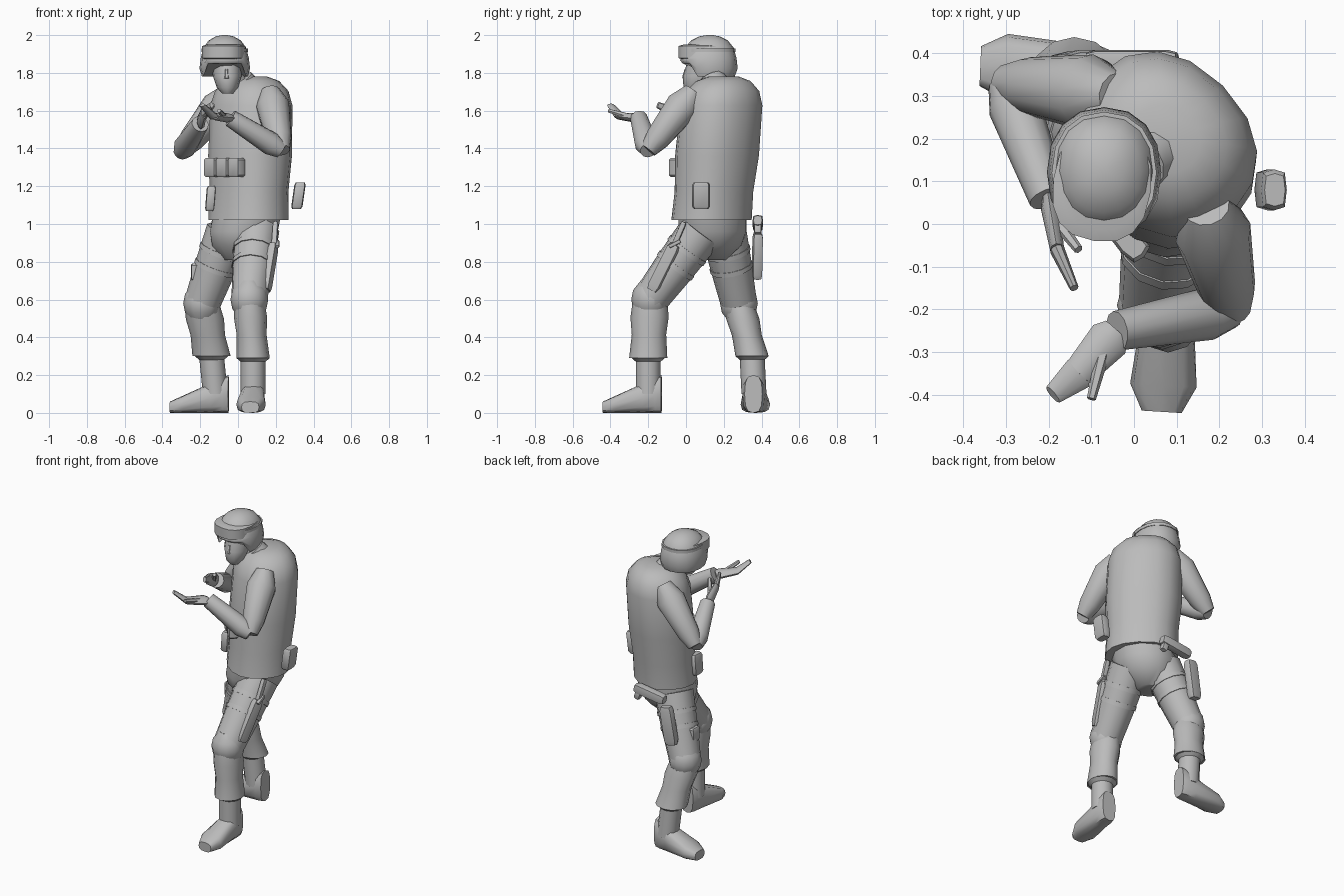
import bpy
import bmesh
from math import sin, cos, pi, radians
from mathutils import Vector

default_cube = bpy.data.objects.get("Cube")
if default_cube:
    bpy.data.objects.remove(default_cube, do_unlink=True)

# One plain grey covers everything
grey = bpy.data.materials.new("plain_grey")
grey.use_nodes = True
grey.diffuse_color = (.5, .5, .5, 1)
grey.node_tree.nodes["Principled BSDF"].inputs["Base Color"].default_value = grey.diffuse_color

UP = Vector((0, 0, 1))
TWIST = radians(-45)                      # chest turns towards the right arm
FORWARD = Vector((sin(TWIST), -cos(TWIST), 0))
ACROSS = Vector((cos(TWIST), sin(TWIST), 0))

# Shared outlines: (share of the length, share of the full radius)
BAND = ((0, 1), (1, 1))
BLOCK = ((0, .8), (.1, 1), (.9, 1), (1, .8))
TAPER = ((0, 1), (.5, .92), (1, .8))
DOME = ((0, .5), (.25, .9), (.5, 1), (.75, .9), (1, .5))
UPPER_ARM = ((0, .6), (.25, 1), (.8, .75), (1, .5))
FOREARM = ((0, .7), (.2, 1), (1, .75))
SHIN = ((0, .9), (.3, 1), (.6, .9), (1, 1))
BOOT = ((0, .6), (.1, .75), (.3, .8), (.8, 1), (1, .6))
FINGERS = ((0, 1), (1, .6))


def boxier(value, power):
    """Push a sine or cosine outwards, squaring off an ellipse."""
    return abs(value) ** power * (1 if value >= 0 else -1)


def part(name, start, end, radius, flat=1, outline=TAPER, axis=None,
         yaw=0, sides=12, power=1, grounded=False):
    """Skin rings along a line; flat is the ring's second radius over its first."""
    start, end = Vector(start), Vector(end)
    axis = (axis or end - start).normalized()
    if abs(axis.z) > .99:
        side = Vector((cos(yaw), sin(yaw), 0))
    else:
        side = axis.cross(UP).normalized()
    rise = axis.cross(side) if abs(axis.z) > .99 else side.cross(axis)
    bm = bmesh.new()
    rings = []
    for share, size in outline:
        centre = start.lerp(end, share)
        width = radius * size
        height = centre.z if grounded else width * flat
        ring = []
        for k in range(sides):
            angle = 2 * pi * k / sides
            ring.append(bm.verts.new(
                centre + side * width * boxier(cos(angle), power)
                + rise * height * boxier(sin(angle), power)))
        rings.append(ring)
    for low, high in zip(rings, rings[1:]):
        for k in range(sides):
            n = (k + 1) % sides
            bm.faces.new((low[k], low[n], high[n], high[k]))
    bm.faces.new(rings[0][::-1])
    bm.faces.new(rings[-1])
    bmesh.ops.recalc_face_normals(bm, faces=bm.faces)
    mesh = bpy.data.meshes.new(name)
    bm.to_mesh(mesh)
    bm.free()
    mesh.materials.append(grey)
    obj = bpy.data.objects.new(name, mesh)
    bpy.context.collection.objects.link(obj)
    bpy.ops.object.select_all(action="DESELECT")
    obj.select_set(True)
    bpy.context.view_layer.objects.active = obj
    bpy.ops.object.shade_smooth_by_angle(angle=radians(40))
    return obj


def block(name, start, end, radius, flat=1, **options):
    """Box-like piece of kit with softened ends."""
    return part(name, start, end, radius, flat, BLOCK, sides=8, power=.5, **options)


def arm(label, shoulder, elbow, wrist):
    part(label + "_upper_arm", shoulder, elbow, .09, 1, UPPER_ARM)
    part(label + "_forearm", elbow, wrist, .062, 1, FOREARM)


def hand(label, wrist, knuckle, tip, thumb_tip, radius, flat):
    thumb_root = Vector(wrist).lerp(Vector(knuckle), .3)
    part(label + "_palm", wrist, knuckle, radius, flat, FOREARM, sides=8)
    part(label + "_fingers", knuckle, tip, radius * .8, flat * .8, FINGERS, sides=8)
    part(label + "_thumb", thumb_root, thumb_tip, .018, 1, FINGERS, sides=6)


def leg(label, hip, knee, cuff, ankle, toe, yaw):
    """Thigh with two straps, knee, bloused shin and a boot that sits on the ground."""
    hip, knee, ankle, toe = (Vector(point) for point in (hip, knee, ankle, toe))
    part(label + "_thigh", hip, knee, .12)
    for strap, share in (("upper", .28), ("lower", .5)):
        part(label + "_" + strap + "_strap", hip.lerp(knee, share - .03),
             hip.lerp(knee, share + .03), .125 - .02 * share, 1, BAND)
    part(label + "_knee", knee + UP * .1, knee - UP * .1, .1, 1, DOME, axis=UP)
    part(label + "_shin", knee, cuff, .088, 1.15, SHIN, axis=UP, yaw=yaw)
    part(label + "_blouse", cuff, Vector(cuff) - UP * .03, .088, 1, FINGERS, axis=UP)
    part(label + "_ankle", cuff, ankle, .066, 1, BAND, axis=UP)
    aim = toe - ankle
    aim.z = 0
    heel = ankle - aim.normalized() * .07
    part(label + "_boot", heel, toe, .078, 1, BOOT, axis=aim, power=.7, grounded=True)


# Torso in a padded vest, hunched and twisted
part("vest", (.055, .135, 1.02), (.075, .2, 1.78), .24, .86,
     ((0, .92), (.2, .9), (.45, .96), (.8, .94), (.9, .84), (.97, .62), (1, .35)),
     axis=UP, yaw=TWIST, sides=16, power=.9)
part("pelvis", (0, .14, .81), (.05, .14, 1.06), .19, .95,
     ((0, .4), (.3, .85), (.6, 1), (1, 1)), axis=UP, yaw=TWIST)
part("collar", (.05, .17, 1.7), (.01, .14, 1.77), .085)

# Pouches across the front of the vest and on the hips
for label, offset in (("right", -.09), ("middle", 0), ("left", .09)):
    spot = Vector((.07, .16, 1.25)) + FORWARD * .2 + ACROSS * offset
    block(label + "_chest_pouch", spot, spot + UP * .1, .045, .7, yaw=TWIST)
block("front_hip_pouch", (-.15, .1, 1.07), (-.14, .1, 1.2), .025, 1.8, axis=UP)
block("left_hip_pouch", (.31, .08, 1.08), (.33, .08, 1.22), .03, 1.6, axis=UP)

# Head and neck
part("neck", (.04, .17, 1.66), (-.05, .11, 1.82), .065)
part("head", (-.055, .045, 1.69), (-.06, .12, 1.9), .08, 1.25,
     ((0, .35), (.15, .7), (.45, .95), (1, 1)), axis=UP)
part("nose", (-.06, -.01, 1.77), (-.06, 0, 1.82), .014, 1, FINGERS, sides=6)

# Helmet: the front of the rim is lifted clear of the face
helmet = part(
    "helmet", (-.07, .12, 1.78), (-.07, .125, 2), .134, 1.14,
    ((0, .9), (.2, 1), (.45, .95), (.7, .84), (.87, .64), (.97, .35), (1, .1)),
    axis=UP, sides=16, power=.9)
for vertex in helmet.data.vertices:
    if vertex.co.y < .04 and vertex.co.z < 1.85:
        vertex.co.z = 1.85 + (vertex.co.z - 1.78) * .4
part("goggles_strap", (-.07, .12, 1.91), (-.07, .12, 1.93), .123, 1.16, BAND,
     axis=UP, sides=16, power=.9)
part("goggles", (-.075, .09, 1.87), (-.075, .09, 1.95), .115, 1.14, BLOCK,
     axis=UP, yaw=radians(-8), sides=16, power=.8)

# Arms raised in front: open left palm, right palm on edge
arm("left", (.17, .04, 1.7), (.23, -.2, 1.39), (-.04, -.25, 1.56))
hand("left", (-.04, -.25, 1.56), (-.13, -.35, 1.57), (-.19, -.4, 1.63),
     (-.1, -.41, 1.6), .05, .5)
arm("right", (-.04, .3, 1.7), (-.3, .33, 1.38), (-.2, .06, 1.53))
hand("right", (-.2, .06, 1.53), (-.18, -.06, 1.59), (-.14, -.15, 1.63),
     (-.13, -.06, 1.63), .022, 2)

# Left leg strides forward, right leg is braced behind with its foot turned out
leg("left", (.1, .08, .96), (.06, -.19, .6), (.08, -.2, .29),
    (.08, -.2, .1), (.065, -.44, .03), 0)
leg("right", (-.05, .2, .96), (-.19, .28, .58), (-.14, .35, .3),
    (-.12, .36, .1), (-.36, .37, .03), pi / 2)

# Sheathed knife on the left thigh
block("knife_sheath", (.19, -.06, .89), (.15, -.18, .65), .022, 1.6)
block("knife_handle", (.2, -.01, 1.01), (.19, -.07, .87), .015)
block("knife_guard", (.2, -.09, .88), (.2, -.03, .91), .02, .5)

# Holster, sidearm and spare pouch on the right side
block("holster", (-.12, .38, .95), (-.16, .375, .71), .028, 1.5)
block("sidearm", (.1, .38, 1.02), (-.11, .38, .99), .028, 1.1)
block("sidearm_grip", (.07, .38, 1.01), (.09, .38, .95), .02)
block("thigh_pouch", (-.22, .24, .7), (-.22, .24, .79), .03, 1.3)
